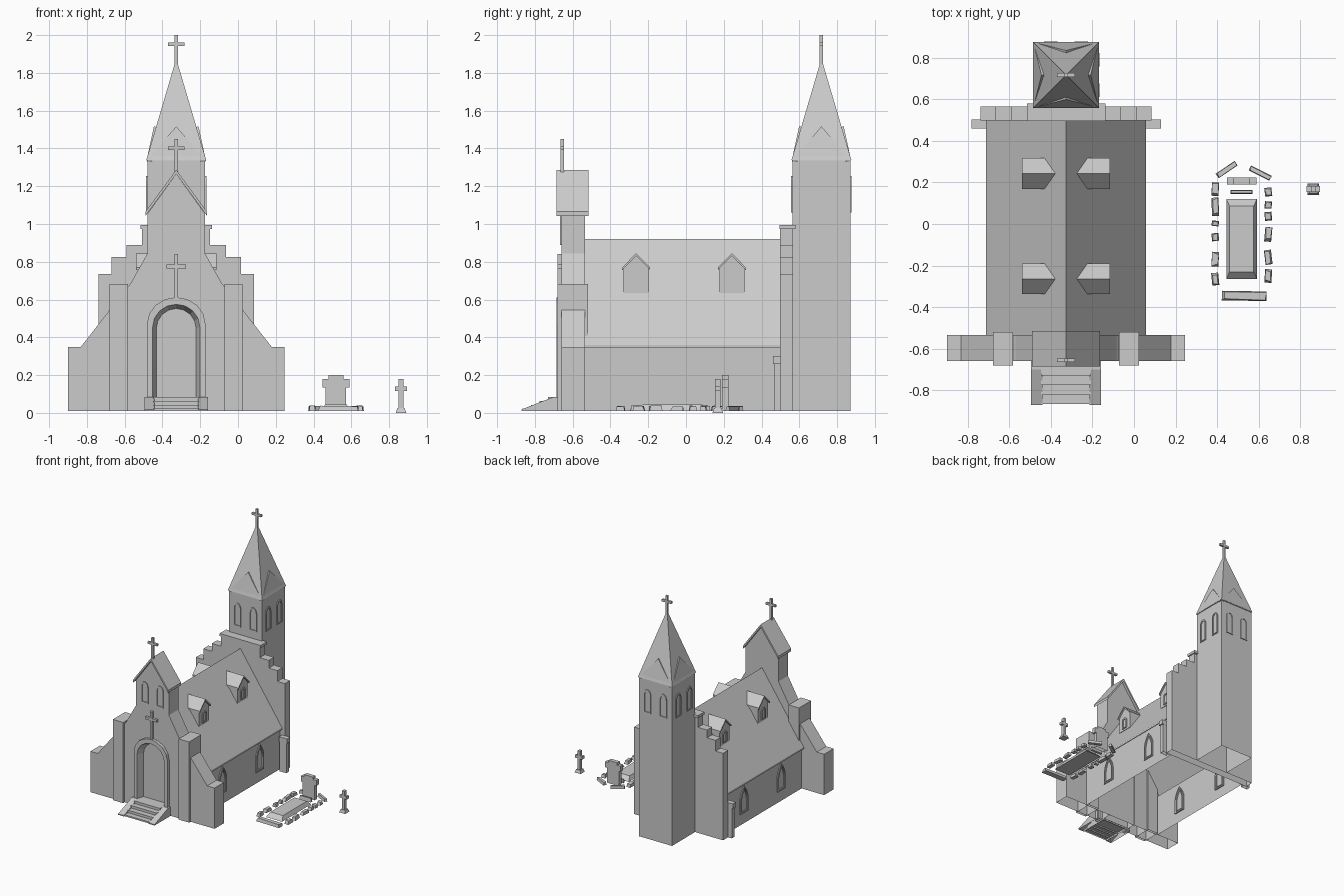
import bpy, bmesh, math, random
from mathutils import Matrix, Vector

random.seed(4)
if "Cube" in bpy.data.objects:
    bpy.data.objects.remove(bpy.data.objects["Cube"])

stone = bpy.data.materials.new("pale_grey_stone")
stone.use_nodes = True
GREY = (0.6, 0.6, 0.6, 1)
stone.diffuse_color = GREY
stone.node_tree.nodes["Principled BSDF"].inputs["Base Color"].default_value = GREY

CX = -0.327      # church axis
BASE = 0.01      # underside of the masonry
TY = 0.717       # tower centre


def finish(name, bm, matrix=Matrix(), hollow=True):
    """Turn a bmesh into a flat shaded object, leaving masonry open underneath."""
    bm.transform(matrix)
    bmesh.ops.recalc_face_normals(bm, faces=bm.faces)
    if hollow:
        under = [f for f in bm.faces if all(v.co.z < BASE + 0.001 for v in f.verts)]
        bmesh.ops.delete(bm, geom=under, context='FACES')
    mesh = bpy.data.meshes.new(name)
    bm.to_mesh(mesh)
    bm.free()
    mesh.materials.append(stone)
    ob = bpy.data.objects.new(name, mesh)
    bpy.context.collection.objects.link(ob)
    return ob


def place(x, y, z=0, turn=0):
    return Matrix.Translation((x, y, z)) @ Matrix.Rotation(math.radians(turn), 4, 'Z')


def prism(name, pts, d0, d1, matrix=Matrix()):
    """Extrude an upright outline from depth d0 to d1."""
    bm = bmesh.new()
    a = [bm.verts.new((u, d0, v)) for u, v in pts]
    b = [bm.verts.new((u, d1, v)) for u, v in pts]
    bm.faces.new(a)
    bm.faces.new(b[::-1])
    for i in range(len(pts)):
        j = (i + 1) % len(pts)
        bm.faces.new((a[i], b[i], b[j], a[j]))
    return finish(name, bm, matrix)


def ring(name, outer, inner, inner_back, d0, d1, matrix=Matrix()):
    """Frame between two outlines, with an optionally splayed opening."""
    bm = bmesh.new()
    loops = [[bm.verts.new((u, d, v)) for u, v in pts] for pts, d in
             ((outer, d0), (inner, d0), (inner_back, d1), (outer, d1))]
    for k in range(4):
        p, q = loops[k], loops[(k + 1) % 4]
        for i in range(len(p)):
            j = (i + 1) % len(p)
            bm.faces.new((p[i], p[j], q[j], q[i]))
    return finish(name, bm, matrix)


def box(name, centre, size, top=(1, 1), turn=0, jitter=0, hollow=False):
    """Block standing at centre.z, optionally tapered or roughened."""
    bm = bmesh.new()
    bmesh.ops.create_cube(bm, size=1)
    for v in bm.verts:
        if v.co.z > 0:
            v.co.x *= top[0]
            v.co.y *= top[1]
        v.co.z += 0.5
        v.co += Vector([random.uniform(-jitter, jitter) for _ in range(3)]) * (v.co.z > 0.5)
        v.co = Vector([c * s for c, s in zip(v.co, size)])
    return finish(name, bm, place(*centre, turn), hollow)


def mirrored(half):
    """Complete a half outline that runs from the right foot to the top."""
    return half + [(-u, v) for u, v in reversed(half) if u > 1e-6]


def arch(half, foot, spring, top, pointed=False, n=4):
    pts = [(half, foot)]
    for i in range(n + 1):
        t = i / n
        if pointed:
            pts.append((half * (1 - t ** 1.8), spring + (top - spring) * t))
        else:
            a = t * math.pi / 2
            pts.append((half * math.cos(a) if i < n else 0, spring + (top - spring) * math.sin(a)))
    return mirrored(pts)


def window(name, matrix, half, height, pointed=False, edge=0.009):
    spring = height * (0.5 if pointed else 0.75)
    inner = arch(half - edge, edge, spring, height - edge * 1.4, pointed)
    ring(name, arch(half, 0, spring, height, pointed), inner, inner, -0.007, 0.01, matrix)


def cross(name, x, y, z0, z1, arm_z, arm, t=0.009, depth=0.009):
    half = [(t, z0), (t, arm_z - t), (arm, arm_z - t), (arm, arm_z + t), (t, arm_z + t), (t, z1)]
    prism(name, mirrored(half), -depth, depth, place(x, y))


def gable_roof(name, half, eave, ridge, thick, d0, d1, matrix):
    pts = [(half, eave), (0, ridge), (-half, eave), (-half, eave - thick),
           (0, ridge - thick), (half, eave - thick)]
    prism(name, pts, d0, d1, matrix)


axis = place(CX, 0)

# Nave with overhanging roof, dormers and pointed windows
prism("nave", mirrored([(0.365, BASE), (0.365, 0.36), (0.385, 0.345), (0.385, 0.36), (0, 0.92)]),
      -0.54, 0.5, axis)
for turn, side in ((90, 1), (270, -1)):
    for y in (-0.262, 0.228):
        window("nave_window", place(CX + side * 0.365, y, 0.1, turn), 0.053, 0.225, True)
        window("nave_window_tracery", place(CX + side * 0.365, y, 0.112, turn), 0.04, 0.19, True, 0.006)
    for y in (-0.264, 0.243):
        m = place(CX, y, 0, turn)
        prism("dormer", mirrored([(0.066, 0.635), (0.066, 0.765), (0, 0.832)]), -0.2, -0.06, m)
        gable_roof("dormer_roof", 0.074, 0.77, 0.845, 0.014, -0.212, -0.053, m)
        window("dormer_window", place(CX + side * 0.2, y, 0.65, turn), 0.026, 0.095)

# Front wall with sloping wings, a belfry top and a door opening
outline = [(0.573, BASE), (0.573, 0.35), (0.505, 0.35), (0.242, 0.685), (0.152, 0.845),
           (0.152, 1.055), (0, 1.265)]
opening = arch(0.125, BASE, 0.455, 0.575)
prism("front_wall", mirrored(outline) + opening[::-1], -0.66, -0.535, axis)
gable_roof("belfry_roof", 0.163, 1.065, 1.287, 0.022, -0.685, -0.515, axis)
ring("door_surround", arch(0.155, BASE, 0.47, 0.612), opening,
     arch(0.105, BASE, 0.445, 0.552), -0.685, -0.625, axis)
prism("door", arch(0.12, BASE, 0.455, 0.57), -0.627, -0.61, axis)
for side in (-1, 1):
    box("front_buttress", (CX + side * 0.304, -0.6, BASE), (0.096, 0.16, 0.673), hollow=True)
    window("belfry_window", place(CX + side * 0.07, -0.66, 0.89), 0.032, 0.177)
cross("wall_cross", CX, -0.668, 0.61, 0.84, 0.775, 0.052, 0.01, 0.012)
cross("belfry_cross", CX, -0.655, 1.27, 1.45, 1.4, 0.044)

# Entrance stairs between sloping cheeks
for i in range(4):
    front, top = -0.73 - 0.045 * i, 0.085 - 0.021 * i
    box("stair_tread", (CX, (front - 0.61) / 2, BASE), (0.24, -0.61 - front, top - BASE), hollow=True)
cheek = [(-0.64, BASE), (-0.64, 0.085), (-0.7, 0.085), (-0.872, 0.018), (-0.872, BASE)]
for side in (-1, 1):
    prism("stair_cheek", cheek, -0.027, 0.027, place(CX + side * 0.141, 0, 0, 90))

# Stepped rear gable with coping and corner posts
steps = [(0.411, BASE), (0.411, 0.735), (0.342, 0.735), (0.342, 0.825), (0.263, 0.825),
         (0.263, 0.89), (0.18, 0.89), (0.18, 0.975)]
prism("stepped_gable", mirrored(steps), 0.498, 0.566, axis)
box("gable_coping", (CX, 0.537, 0.973), (0.378, 0.085, 0.022))
for side in (-1, 1):
    box("corner_post", (CX + side * 0.415, 0.483, BASE), (0.062, 0.034, 0.25), hollow=True)
    box("corner_post_cap", (CX + side * 0.42, 0.481, 0.26), (0.072, 0.042, 0.04))

# Tower, windows, leaning gablets and spire
box("tower", (CX, TY, BASE), (0.306, 0.306, 1.33), hollow=True)
box("spire", (CX, TY, 1.34), (0.316, 0.316, 0.52), (0.03, 0.03))
tilt = Matrix.Rotation(-math.atan2(0.039, 0.18), 4, 'X')
for turn in range(0, 360, 90):
    face = place(CX, TY, 0, turn)
    prism("tower_gablet", [(-0.155, 0), (0.155, 0), (0, 0.184)], 0, 0.03,
          face @ Matrix.Translation((0, -0.157, 1.337)) @ tilt)
    for u in (-0.073, 0.073):
        window("tower_window", face @ Matrix.Translation((u, -0.153, 1.06)), 0.033, 0.195)
cross("spire_cross", CX, TY, 1.83, 2.0, 1.952, 0.043)

# Grave slab, headstone and plaque
GX = 0.518
box("grave_slab", (GX, -0.072, BASE), (0.148, 0.385, 0.034), (0.78, 0.82))
head = [(0.055, BASE), (0.055, 0.135), (0.071, 0.135), (0.071, 0.18), (0.04, 0.18), (0.04, 0.2)]
prism("headstone", mirrored(head), -0.017, 0.017, place(GX, 0.207))
box("grave_plaque", (GX, 0.154, BASE), (0.106, 0.02, 0.03), (0.95, 0.6))
box("grave_foot_stone", (0.53, -0.346, BASE), (0.215, 0.046, 0.026), (0.95, 0.7), -1, 0.08)

# Rough border stones around the grave: side, (position, length) pairs
border = {0.391: [(0.168, 0.065), (0.082, 0.088), (0.003, 0.026), (-0.063, 0.038),
                  (-0.17, 0.07), (-0.265, 0.06)],
          0.646: [(0.154, 0.042), (0.092, 0.034), (0.037, 0.042), (-0.05, 0.07),
                  (-0.16, 0.07), (-0.25, 0.065)]}
for x, stones in border.items():
    for y, length in stones:
        box("border_stone", (x, y, BASE), (0.034, length, 0.026), (0.75, 0.8),
            random.uniform(-8, 8), 0.12)
box("border_stone", (0.446, 0.262, BASE), (0.11, 0.026, 0.025), (0.95, 0.8), 34, 0.08)
box("border_stone", (0.607, 0.245, BASE), (0.11, 0.026, 0.025), (0.95, 0.8), -27, 0.08)

# Small standing grave cross on a tapered foot
box("grave_cross_foot", (0.863, 0.168, 0), (0.056, 0.056, 0.025), (0.7, 0.7))
cross("grave_cross", 0.863, 0.168, 0.02, 0.18, 0.128, 0.032, 0.012, 0.014)
